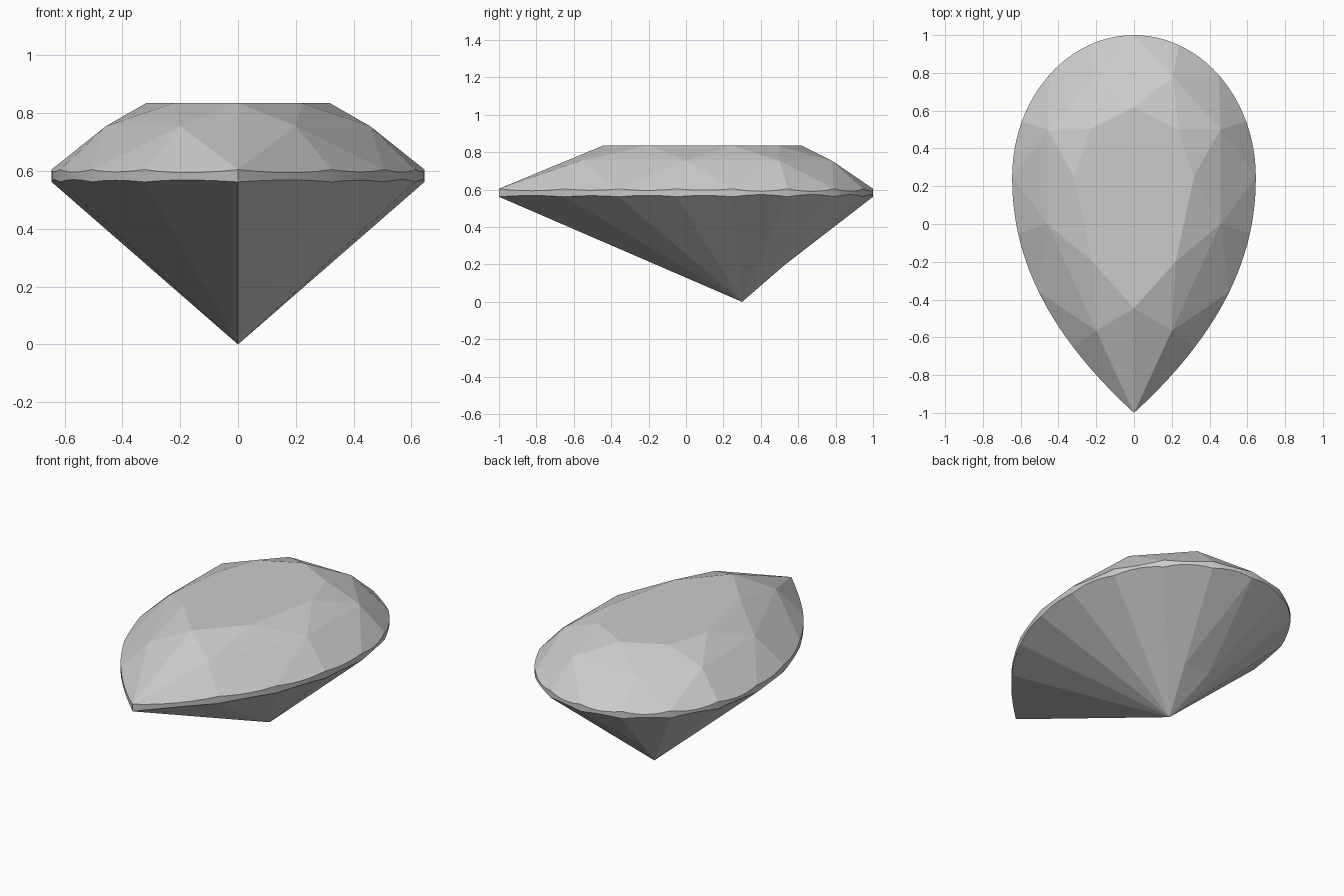
import bpy, bmesh, math
from mathutils import Vector as V

if "Cube" in bpy.data.objects:
    bpy.data.objects.remove(bpy.data.objects["Cube"])

TABLE_Z, STAR_Z, TOP_Z, LOW_Z = 0.835, 0.755, 0.605, 0.562
CULET = V((0, 0.3, 0))
SUB = 6  # girdle steps per facet


def outline(u, z):
    # pear outline: pointed curve for u < 0, elliptical head for u > 0
    if u < 0:
        return V((0.645 * (1 - abs(u) ** 2.12), 0.25 + 1.25 * u, z))
    a = u * math.pi / 2
    return V((max(0.0, 0.645 * math.cos(a)), 0.25 + 0.75 * math.sin(a), z))


def drop_to_plane(p, a, b, c):
    # set the height of p so it lies on the facet plane a, b, c
    n = (b - a).cross(c - a)
    return V((p.x, p.y, a.z - (n.x * (p.x - a.x) + n.y * (p.y - a.y)) / n.z))


# facet corners for the right half, from the point to the round head
us = [-1, -0.72, -0.488, -0.24, 0, 0.255, 0.51, 0.76, 1]
table = [V((x, y, TABLE_Z)) for x, y in
         [(0, -0.445), (0.22, -0.2), (0.317, 0.25), (0.235, 0.5), (0, 0.62)]]
star = [V((x, y, STAR_Z)) for x, y in
        [(0.2, -0.565), (0.457, 0), (0.457, 0.5), (0.205, 0.78)]]
upper = [outline(u, TOP_Z) for u in us]
lower = [outline(u, LOW_Z) for u in us]

bm = bmesh.new()


def face(*pts):
    bm.faces.new([bm.verts.new(p) for p in pts])


# table
face(*table)

# star facets and kites of the crown
for i in range(4):
    face(table[i], star[i], table[i + 1])
face(table[0], upper[0], star[0])
for i in range(1, 4):
    face(table[i], star[i - 1], star[i])
    face(upper[2 * i], star[i], star[i - 1])
back = V((0, 0.78, STAR_Z))
face(table[4], star[3], back)
face(upper[8], back, star[3])

# half facets, scalloped girdle band and pavilion
for i in range(8):
    m = star[i // 2]
    ring_a, ring_b = [], []
    for k in range(SUB + 1):
        u = us[i] + (us[i + 1] - us[i]) * k / SUB
        ring_a.append(drop_to_plane(outline(u, 0), m, upper[i], upper[i + 1]))
        ring_b.append(drop_to_plane(outline(u, 0), CULET, lower[i], lower[i + 1]))
    face(m, *ring_a)
    for k in range(SUB):
        face(ring_a[k], ring_b[k], ring_b[k + 1], ring_a[k + 1])
    if i < 7:
        face(CULET, *reversed(ring_b))
    else:
        # shallow break in the rear pavilion facet
        mid = CULET.lerp(lower[7], 0.354)
        rear = V((0, mid.y, mid.z))
        face(mid, *reversed(ring_b))
        face(CULET, rear, mid)
        face(rear, lower[8], mid)

bmesh.ops.remove_doubles(bm, verts=bm.verts, dist=0.0005)
bmesh.ops.recalc_face_normals(bm, faces=bm.faces)

# recalc on an open half can flip: the table must face up
top = max(bm.faces, key=lambda f: f.calc_center_median().z)
if top.normal.z < 0:
    bmesh.ops.reverse_faces(bm, faces=bm.faces)

mesh = bpy.data.meshes.new("pear_cut_gem")
bm.to_mesh(mesh)
bm.free()
gem = bpy.data.objects.new("pear_cut_gem", mesh)
bpy.context.collection.objects.link(gem)

# left half
mirror = gem.modifiers.new("mirror", 'MIRROR')
mirror.use_clip = True
mirror.merge_threshold = 0.0005
